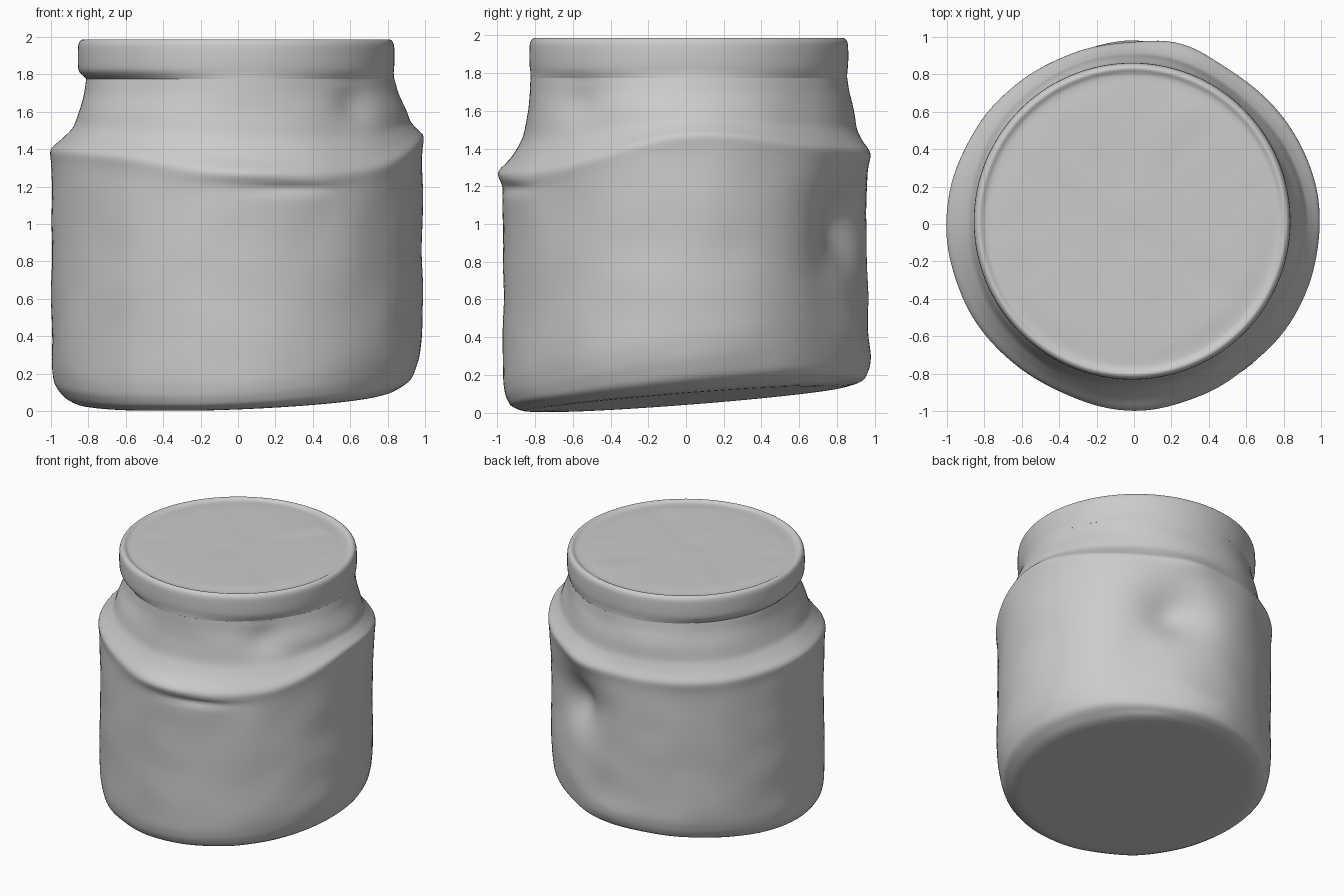
import bpy, bmesh, math
from mathutils import Vector, noise

if "Cube" in bpy.data.objects:
    bpy.data.objects.remove(bpy.data.objects["Cube"])

SEG = 144
CX, CY = -0.01, 0.015          # lid axis sits slightly off the body axis


def around(values, a):
    """Smooth periodic interpolation of values spaced evenly around the jar."""
    n = len(values)
    t = (a / math.tau) * n
    i = math.floor(t)
    f = t - i
    p0, p1, p2, p3 = (values[(i + k) % n] for k in (-1, 0, 1, 2))
    return p1 + 0.5 * f * (p2 - p0 + f * (2*p0 - 5*p1 + 4*p2 - p3 + f * (3*(p1 - p2) + p3 - p0)))


def bump(a, z, a0, z0, wa, wz):
    """Gaussian patch on the wall, angles in degrees."""
    d = (math.degrees(a) - a0 + 180) % 360 - 180
    return math.exp(-(d / wa) ** 2 - ((z - z0) / wz) ** 2)


def refine(pts, steps):
    """Linear subdivision followed by light smoothing of a profile."""
    out = []
    for p, q in zip(pts, pts[1:]):
        out += [p.lerp(q, k / steps) for k in range(steps)]
    out.append(pts[-1])
    for _ in range(3):
        out = [out[0]] + [(a + 2*b + c) / 4 for a, b, c in zip(out, out[1:], out[2:])] + [out[-1]]
    return out


def loft(name, columns, cap_first):
    """Skin angle-by-angle profile columns; cap the inner end with a fan."""
    bm = bmesh.new()
    grid = [[bm.verts.new(p) for p in col] for col in columns]
    for i in range(SEG):
        a, b = grid[i], grid[(i + 1) % SEG]
        for j in range(len(a) - 1):
            bm.faces.new((a[j], b[j], b[j + 1], a[j + 1]))
    end = 0 if cap_first else -1
    ring = [c[end] for c in grid]
    mid = bm.verts.new(sum((v.co for v in ring), Vector()) / SEG)
    for i in range(SEG):
        tri = (ring[i], mid, ring[(i + 1) % SEG])
        bm.faces.new(tri if cap_first else (tri[0], tri[2], tri[1]))
    me = bpy.data.meshes.new(name)
    bm.to_mesh(me)
    bm.free()
    for p in me.polygons:
        p.use_smooth = True
    ob = bpy.data.objects.new(name, me)
    bpy.context.collection.objects.link(ob)
    return ob


# Measurements at 0, 45, ... 315 degrees (0 = +x, 90 = back, 270 = front)
BODY = (0.985, 0.965, 0.965, 0.970, 0.995, 0.978, 0.970, 0.972)
SHOULDER = (1.48, 1.42, 1.38, 1.37, 1.41, 1.38, 1.29, 1.30)
COLLAR = (0.905, 0.87, 0.89, 0.88, 0.85, 0.86, 0.835, 0.85)
NECK = (0.845, 0.83, 0.84, 0.82, 0.80, 0.80, 0.84, 0.825)
EDGE = (0.26, 0.27, 0.14, 0.12, 0.15, 0.12, 0.12, 0.17)


def base_z(x, y):
    """Tilted, slightly uneven underside."""
    return max(0.0, 0.072 + 0.078 * y + 0.04 * x)


def neck_point(a):
    r = around(NECK, a)
    return Vector((CX + r * math.cos(a), CY + r * math.sin(a), 1.775))


# Jar body: underside, rounded foot, wall, shoulder and neck
body_cols = []
for s in range(SEG):
    a = math.tau * s / SEG
    c, sn = math.cos(a), math.sin(a)
    R, sh, col, edge = (around(v, a) for v in (BODY, SHOULDER, COLLAR, EDGE))
    zb = base_z(0.85 * c, 0.85 * sn)
    n = neck_point(a)
    rn = math.hypot(n.x, n.y)
    foot = 0.86 - 0.35 * max(0, edge - 0.15)
    prof = [(0.3, base_z(0.3*c, 0.3*sn)), (0.6, base_z(0.6*c, 0.6*sn)),
            (foot, zb), (0.93, zb + 0.25 * edge), (R - 0.015, zb + 0.7 * edge),
            (R, zb + edge + 0.05), (R, 0.65), (R, 1.0), (R, sh - 0.1), (R + 0.01, sh - 0.01),
            (col + 0.6 * (R - col), sh + 0.25 * (1.6 - sh)),
            (col + 0.2 * (R - col), sh + 0.55 * (1.6 - sh)), (col, 1.6),
            (0.3 * col + 0.7 * rn, 1.70), (rn, 1.775)]
    prof = refine([Vector(p) for p in prof], 6)
    pts = []
    for k, (r, z) in enumerate(prof):
        if k > 14 and k < len(prof) - 1:
            r -= 0.13 * bump(a, z, 68, 1.0, 15, 0.2)        # deep dent at the back
            r -= 0.05 * bump(a, z, 55, 0.75, 20, 0.4)       # hollow below the dent
            r += 0.03 * bump(a, z, 74, 1.38, 12, 0.09)      # lip above the dent
            r += 0.025 * bump(a, z, 88, 0.26, 16, 0.13)     # swollen foot
            r += 0.022 * bump(a, z, 272, 1.27, 16, 0.05)    # front fold
            r -= 0.018 * bump(a, z, 288, 1.19, 14, 0.025)   # crease under the fold
            r -= 0.03 * bump(a, z, 318, 1.62, 9, 0.1)       # hollow in the neck
            fade = min(1, max(0, (1.77 - z) / 0.1))
            r += 0.009 * fade * noise.noise(Vector((c * 3, sn * 3, z * 4)))
        pts.append(Vector((r * c, r * sn, z)))
    body_cols.append(pts)
loft("jar_body", body_cols, True)

# Lid: skirt, rounded rim, groove and flat panel
LID = ((0.84, 1.81), (0.846, 1.84), (0.846, 1.93), (0.843, 1.965), (0.828, 1.985),
       (0.812, 1.988), (0.797, 1.978), (0.78, 1.97), (0.72, 1.974), (0.67, 1.978),
       (0.5, 1.978), (0.25, 1.978), (0.08, 1.978))
lid_cols = []
for s in range(SEG):
    a = math.tau * s / SEG
    c, sn = math.cos(a), math.sin(a)
    pts = [neck_point(a)]
    for r, z in LID:
        dz = 0.006 * noise.noise(Vector((r * c * 5, r * sn * 5, 3))) if r < 0.7 else 0
        pts.append(Vector((CX + r * c, CY + r * sn, z + dz)))
    lid_cols.append(refine(pts, 3))
loft("jar_lid", lid_cols, False)
